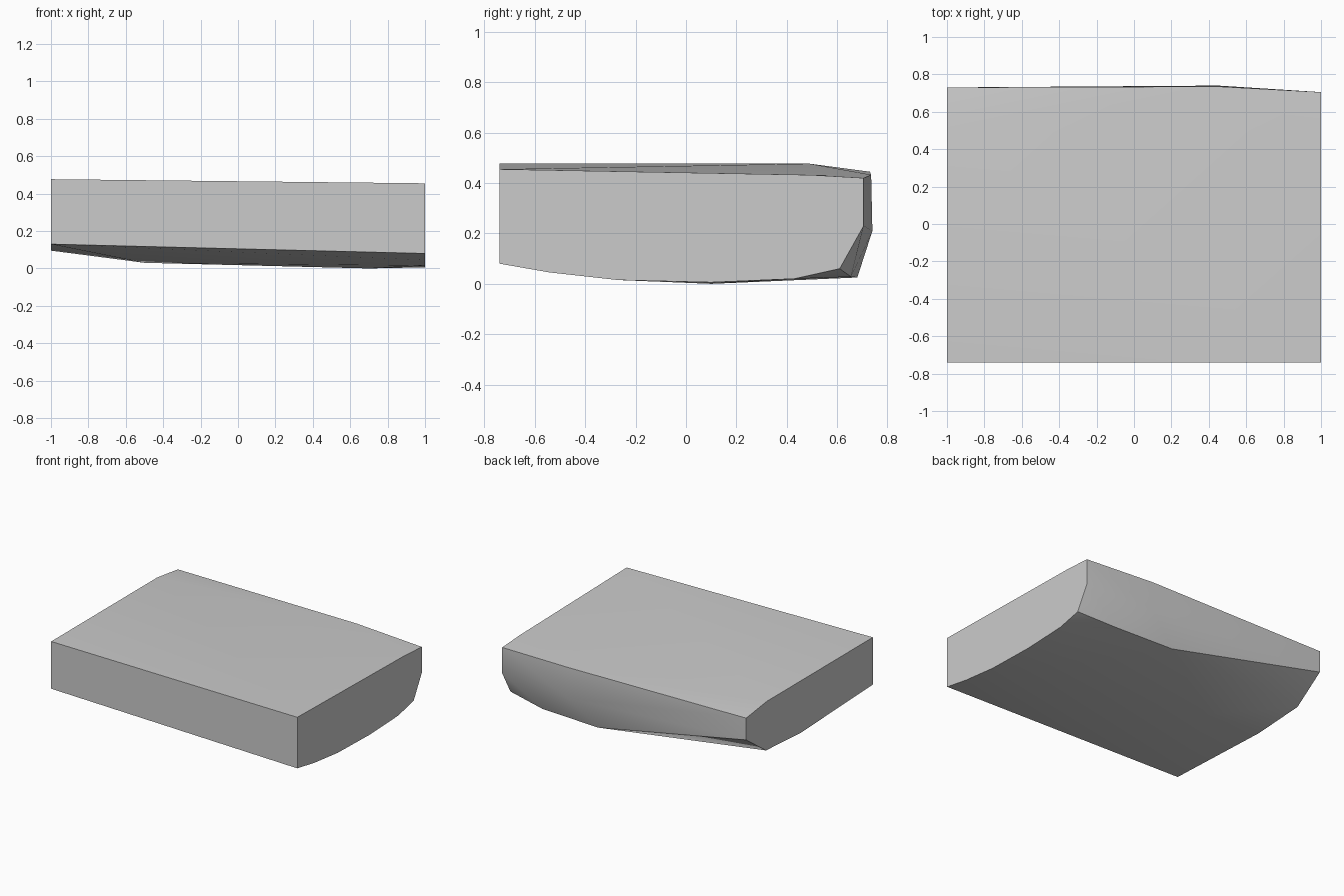
import bpy
import bmesh
import math

cube = bpy.data.objects.get("Cube")
if cube:
    bpy.data.objects.remove(cube, do_unlink=True)

# Plain grey material
grey = bpy.data.materials.new("plain grey")
grey.use_nodes = True
colour = (0.6, 0.6, 0.6, 1)
grey.diffuse_color = colour
grey.node_tree.nodes["Principled BSDF"].inputs["Base Color"].default_value = colour

# End profiles as (y, z)
right_end = [(-.74, .455), (.5, .432), (.705, .42), (.705, .23), (.61, .06),
             (.43, .02), (.1, .006), (-.27, .015), (-.54, .045), (-.74, .08)]
left_end = [(-.74, .477), (.49, .477), (.73, .445), (.73, .285),
            (.5, .12), (.1, .095), (-.74, .13)]

# Points where the back and belly swell between the ends
swell = [(.45, .735, .433), (.45, .74, .21), (.24, .68, .025),
         (.71, .655, .028), (.7, .1, 0), (-.5, .15, .03)]

# Convex slab stretched over the profiles
bm = bmesh.new()
for x, profile in ((1, right_end), (-1, left_end)):
    for y, z in profile:
        bm.verts.new((x, y, z))
for point in swell:
    bm.verts.new(point)
hull = bmesh.ops.convex_hull(bm, input=bm.verts)
loose = {v for v in hull["geom_interior"] + hull["geom_unused"]
         if isinstance(v, bmesh.types.BMVert)}
bmesh.ops.delete(bm, geom=list(loose), context="VERTS")
bmesh.ops.dissolve_limit(bm, angle_limit=math.radians(0.3),
                         verts=bm.verts, edges=bm.edges)
bmesh.ops.recalc_face_normals(bm, faces=bm.faces)

mesh = bpy.data.meshes.new("slab")
bm.to_mesh(mesh)
bm.free()
mesh.materials.append(grey)
slab = bpy.data.objects.new("slab", mesh)
bpy.context.collection.objects.link(slab)

# Soft belly and back, crisp rims
bpy.ops.object.select_all(action="DESELECT")
slab.select_set(True)
bpy.context.view_layer.objects.active = slab
bpy.ops.object.shade_smooth_by_angle(angle=math.radians(35))
